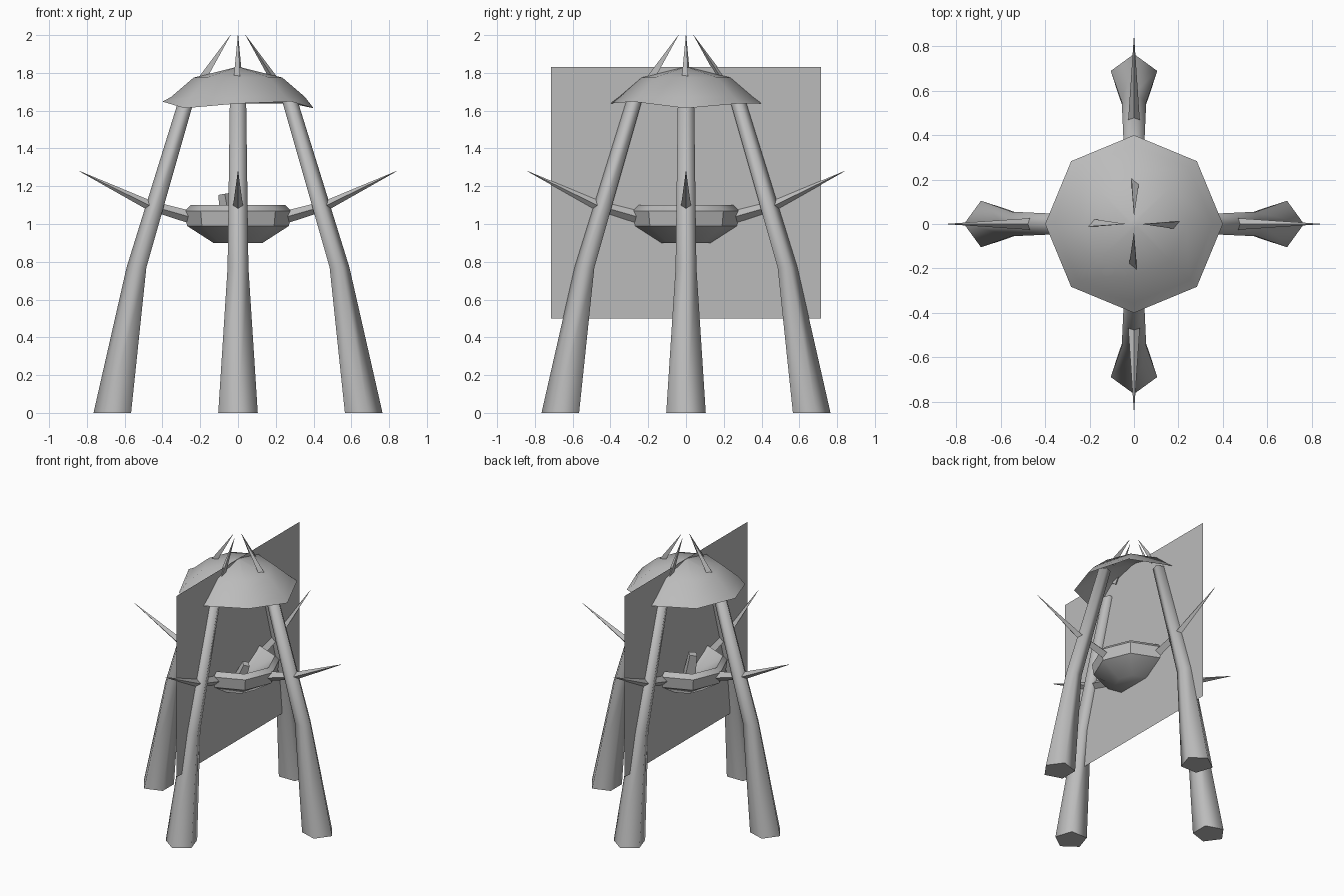
import bpy
from math import pi, sin, cos, radians
from mathutils import Vector, Matrix

cube = bpy.data.objects.get("Cube")
if cube:
    bpy.data.objects.remove(cube)

grey = bpy.data.materials.new("plain grey")
grey.use_nodes = True
tone = (0.5, 0.5, 0.5, 1)
grey.diffuse_color = tone
grey.node_tree.nodes["Principled BSDF"].inputs["Base Color"].default_value = tone


def make(name, verts, faces, turn=0, smooth=None):
    mesh = bpy.data.meshes.new(name)
    mesh.from_pydata([Matrix.Rotation(turn, 3, "Z") @ Vector(v) for v in verts], [], faces)
    mesh.materials.append(grey)
    obj = bpy.data.objects.new(name, mesh)
    bpy.context.collection.objects.link(obj)
    if smooth:
        bpy.ops.object.select_all(action="DESELECT")
        obj.select_set(True)
        bpy.context.view_layer.objects.active = obj
        bpy.ops.object.shade_smooth_by_angle(angle=radians(smooth))
    return obj


def skin(rings, cap_start=True, cap_end=True):
    """Join equal rings of points with quads, with optional end caps."""
    n = len(rings[0])
    verts = [p for ring in rings for p in ring]
    faces = [(k * n + i, k * n + (i + 1) % n, (k + 1) * n + (i + 1) % n, (k + 1) * n + i)
             for k in range(len(rings) - 1) for i in range(n)]
    if cap_start:
        faces.append(tuple(reversed(range(n))))
    if cap_end:
        faces.append(tuple(range(len(verts) - n, len(verts))))
    return verts, faces


def level_ring(n, r, z, x=0):
    return [(x + r * cos(2 * pi * i / n), r * sin(2 * pi * i / n), z) for i in range(n)]


def rod(name, a, b, r1, r2, turn=0, sides=4):
    """Tapered bar between two points."""
    a, b = Vector(a), Vector(b)
    spin = (b - a).to_track_quat("Z", "Y")
    rings = [[p + spin @ Vector(q) for q in level_ring(sides, r, 0)]
             for p, r in ((a, r1), (b, r2))]
    make(name, *skin(rings), turn, 30)


# Four legs with their bracing arms, thorns and roof spikes
for i, side in enumerate(("left", "back", "right", "front")):
    turn = i * pi / 2
    leg = [level_ring(5, 0.11, 0, 0.655), level_ring(5, 0.058, 0.77, 0.532),
           level_ring(5, 0.045, 1.68, 0.262)]
    make(side + "_leg", *skin(leg), turn, 80)
    rod(side + "_arm", (0.23, 0, 1.03), (0.44, 0, 1.09), 0.034, 0.026, turn)
    rod(side + "_thorn", (0.41, 0, 1.07), (0.84, 0, 1.28), 0.03, 0.001, turn)
    rod(side + "_roof_spike", (0.195, 0, 1.76), (0.04, 0, 2.0), 0.024, 0.001, turn, 3)

# Eight-sided roof shell with an uneven rim
rim_drop = (0, 0.025, 0.025, 0.035, 0.035, 0, 0.025, 0.035)
rim = [(x, y, z + d) for (x, y, z), d in zip(level_ring(8, 0.4, 1.613), rim_drop)]
roof = [rim, level_ring(8, 0.355, 1.672), level_ring(8, 0.235, 1.775),
        level_ring(8, 0.02, 1.828)]
make("roof", *skin(roof, cap_start=False), 0, 60)

# Hanging bowl, hollow on top
bowl = [level_ring(8, r, z) for r, z in
        ((0.13, 0.9), (0.27, 0.99), (0.28, 1.07), (0.25, 1.1), (0.21, 1.07), (0.09, 1.0))]
make("bowl", *skin(bowl), 0, 35)

# Short prongs inside the bowl
rod("tall_prong", (-0.04, 0.02, 0.99), (-0.07, 0.02, 1.16), 0.05, 0.035)
rod("short_prong", (0.04, -0.02, 0.99), (0.08, -0.02, 1.09), 0.045, 0.03)

# Upright centre sheet
make("centre_sheet", [(0, y, z) for y, z in
                      ((-0.715, 0.5), (0.715, 0.5), (0.715, 1.83), (-0.715, 1.83))],
     [(0, 1, 2, 3)])
